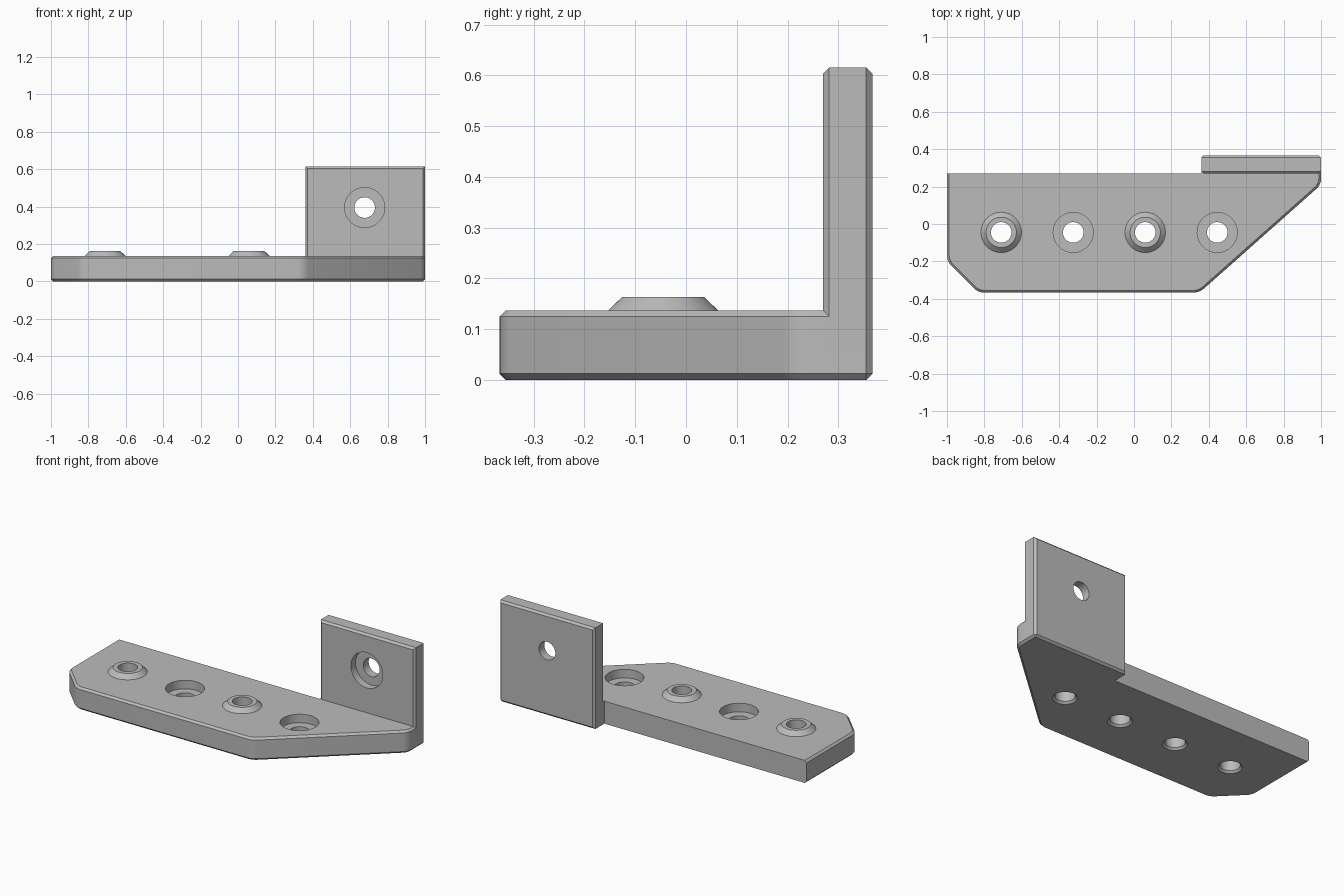
import bpy, bmesh, math

default = bpy.data.objects.get("Cube")
if default:
    bpy.data.objects.remove(default, do_unlink=True)

CH = 0.012           # chamfer size
TOP = 0.137          # plate thickness
BACK, FACE = 0.367, 0.27   # rear plane and front plane of the upright
HOLE, RECESS = 0.055, 0.107
ROW_Y = -0.045

grey = bpy.data.materials.new("plain grey")
grey.use_nodes = True
colour = (0.5, 0.5, 0.5, 1)
grey.diffuse_color = colour
grey.node_tree.nodes["Principled BSDF"].inputs["Base Color"].default_value = colour


def finish(bm, name):
    bmesh.ops.recalc_face_normals(bm, faces=bm.faces[:])
    mesh = bpy.data.meshes.new(name)
    bm.to_mesh(mesh)
    bm.free()
    mesh.materials.append(grey)
    obj = bpy.data.objects.new(name, mesh)
    bpy.context.collection.objects.link(obj)
    return obj


def prism(outline, z0, z1):
    bm = bmesh.new()
    face = bm.faces.new([bm.verts.new((x, y, z0)) for x, y in outline])
    out = bmesh.ops.extrude_face_region(bm, geom=[face])
    for v in out["geom"]:
        if isinstance(v, bmesh.types.BMVert):
            v.co.z = z1
    bmesh.ops.recalc_face_normals(bm, faces=bm.faces[:])
    return bm


def bevel(bm, rule, size, segments=1):
    """Bevel the edges whose midpoint and direction satisfy the rule."""
    chosen = []
    for e in bm.edges:
        a, b = (v.co for v in e.verts)
        if rule((a + b) / 2, abs(a.z - b.z) > 0.01):
            chosen.append(e)
    bmesh.ops.bevel(bm, geom=chosen, offset=size, segments=segments,
                    affect='EDGES', profile=0.5, clamp_overlap=True)


def lathe(profile, name, location, rotation=(0, 0, 0), sides=64):
    """Closed solid of revolution from (radius, height) points."""
    bm = bmesh.new()
    rings = []
    for r, z in profile:
        rings.append([bm.verts.new((r * math.cos(i * math.tau / sides),
                                    r * math.sin(i * math.tau / sides), z))
                      for i in range(sides)])
    for low, high in zip(rings, rings[1:]):
        for i in range(sides):
            j = (i + 1) % sides
            bm.faces.new((low[i], low[j], high[j], high[i]))
    bm.faces.new(rings[0])
    bm.faces.new(rings[-1])
    obj = finish(bm, name)
    obj.location, obj.rotation_euler = location, rotation
    return obj


def combine(target, tool, operation):
    bpy.context.view_layer.update()
    mod = target.modifiers.new(operation.lower(), 'BOOLEAN')
    mod.operation, mod.solver, mod.object = operation, 'EXACT', tool
    bpy.context.view_layer.objects.active = target
    bpy.ops.object.modifier_apply(modifier=mod.name)
    bpy.data.objects.remove(tool, do_unlink=True)


# Base plate with clipped corners, including the foot of the upright
outline = [(-1, FACE), (-1, -0.2), (-0.833, -BACK), (0.35, -BACK), (1, 0.21),
           (1, BACK), (0.36, BACK), (0.36, FACE)]
bm = prism(outline, 0, TOP)
bevel(bm, lambda m, upright: upright and m.y < 0.25, 0.03, 5)


def plate_chamfer(m, upright):
    if upright:
        return m.y > BACK - 0.001
    rim = m.y < 0.25 or m.x > 0.99
    return rim or (m.z < 0.01 and m.y > BACK - 0.001)


bevel(bm, plate_chamfer, CH)
bracket = finish(bm, "mounting_bracket")

# Upright tab, chamfered on its vertical and long top edges
bm = prism([(0.36, FACE), (1, FACE), (1, BACK), (0.36, BACK)], 0.05, 0.615)
bevel(bm, lambda m, upright: upright or (m.z > 0.6 and 0.5 < m.x < 0.9), CH)
combine(bracket, finish(bm, "upright_tab"), 'UNION')

# Raised tapered bosses alternate with recessed holes along the plate
for i in range(4):
    x = -0.71 + i * 0.385
    cut = [(HOLE + 0.022, -0.01), (HOLE, CH), (HOLE, 0.2)]
    if i % 2 == 0:
        boss = lathe([(0.108, 0.1), (0.108, TOP), (0.081, 0.163)],
                     "boss", (x, ROW_Y, 0))
        combine(bracket, boss, 'UNION')
    else:
        cut[2:] = [(HOLE, 0.085), (RECESS, 0.085), (RECESS, 0.2)]
    combine(bracket, lathe(cut, "hole_cutter", (x, ROW_Y, 0)), 'DIFFERENCE')

# Recessed hole through the upright
cut = [(HOLE, -0.05), (HOLE, 0.052), (RECESS, 0.052), (RECESS, 0.2)]
combine(bracket, lathe(cut, "tab_hole_cutter", (0.677, BACK, 0.395),
                       (math.pi / 2, 0, 0)), 'DIFFERENCE')

# Smooth curved walls, crisp chamfers
bpy.ops.object.select_all(action='DESELECT')
bracket.select_set(True)
bpy.context.view_layer.objects.active = bracket
bpy.ops.object.shade_smooth_by_angle(angle=math.radians(25))
